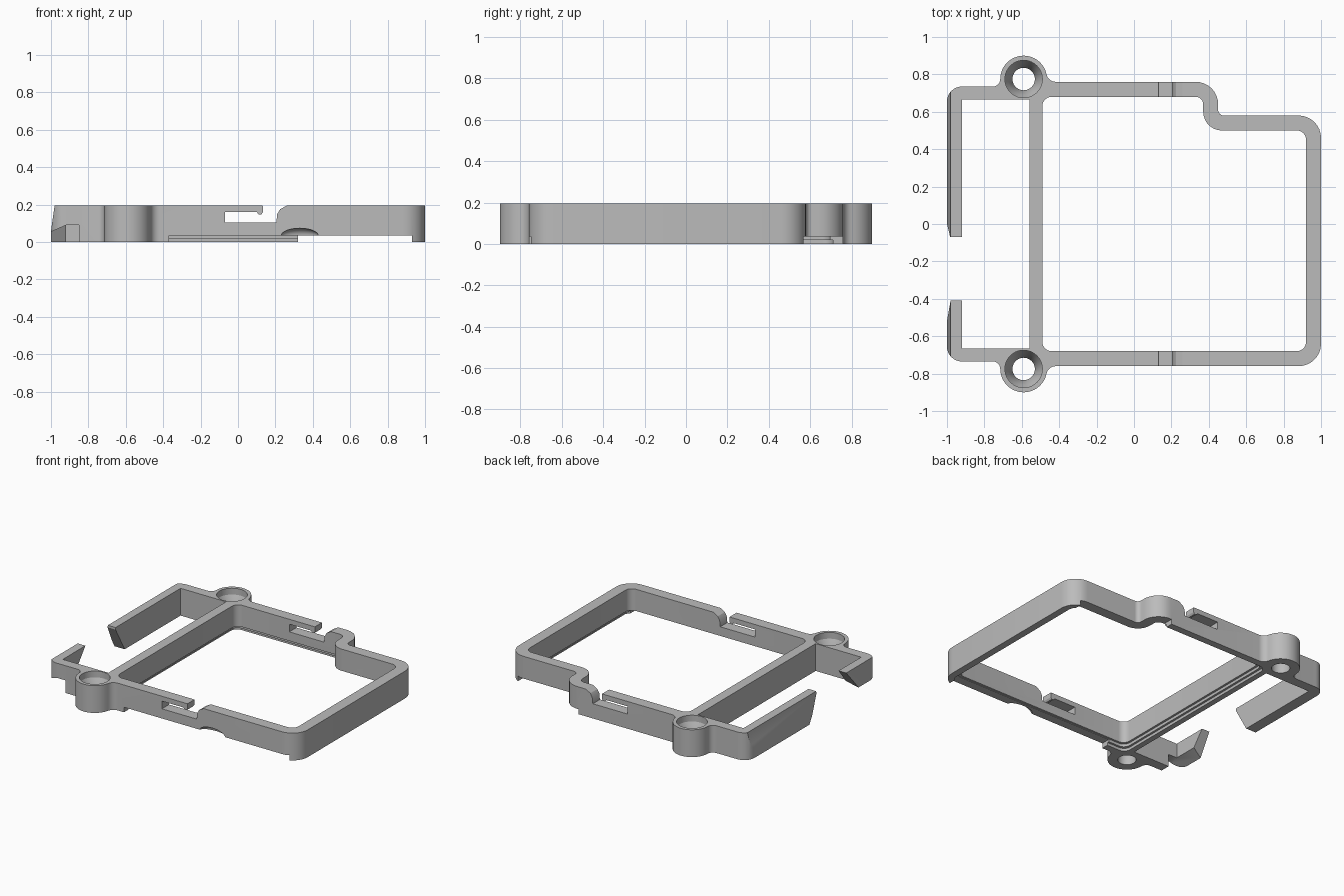
import bpy, bmesh
from math import sin, cos, pi, atan2, sqrt, radians
from mathutils import Vector

if "Cube" in bpy.data.objects:
    bpy.data.objects.remove(bpy.data.objects["Cube"])

H = 0.195                      # frame height
BOSS_X, BOSS_Y, BOSS_R = -0.59, 0.775, 0.125


def arc(cx, cy, r, a0, a1, n=10):
    return [(cx + r * cos(a0 + (a1 - a0) * i / n), cy + r * sin(a0 + (a1 - a0) * i / n), 0)
            for i in range(n + 1)]


def rounded(pts, n=8):
    """Turn (x, y, radius) right-angle corners into a smooth outline."""
    out = []
    for i, (x, y, r) in enumerate(pts):
        p = Vector((x, y))
        if r == 0:
            out.append(p)
            continue
        u = (Vector(pts[i - 1][:2]) - p).normalized()
        v = (Vector(pts[(i + 1) % len(pts)][:2]) - p).normalized()
        c = p + r * (u + v)
        out += [c - r * (v * cos(t) + u * sin(t)) for t in (pi / 2 * k / n for k in range(n + 1))]
    return out


def new_object(name, bm):
    bmesh.ops.recalc_face_normals(bm, faces=bm.faces)
    mesh = bpy.data.meshes.new(name)
    bm.to_mesh(mesh)
    bm.free()
    ob = bpy.data.objects.new(name, mesh)
    bpy.context.collection.objects.link(ob)
    return ob


def prism(name, pts, axis, lo, hi):
    """Extrude a flat profile along an axis."""
    place = {"x": lambda a, b: (lo, a, b), "y": lambda a, b: (a, lo, b), "z": lambda a, b: (a, b, lo)}[axis]
    bm = bmesh.new()
    face = bm.faces.new([bm.verts.new(place(p[0], p[1])) for p in pts])
    ext = bmesh.ops.extrude_face_region(bm, geom=[face])
    step = Vector([hi - lo if axis == k else 0 for k in "xyz"])
    bmesh.ops.translate(bm, verts=[v for v in ext["geom"] if isinstance(v, bmesh.types.BMVert)], vec=step)
    return new_object(name, bm)


def lathe(name, profile, x, y, n=40):
    """Spin a closed (radius, z) profile that starts and ends on the axis."""
    bm = bmesh.new()
    rings = [[bm.verts.new((x + r * cos(2 * pi * i / n), y + r * sin(2 * pi * i / n), z))
              for i in range(n)] for r, z in profile]
    for a, b in zip(rings, rings[1:]):
        for i in range(n):
            bm.faces.new((a[i], a[(i + 1) % n], b[(i + 1) % n], b[i]))
    bm.faces.new(rings[0])
    bm.faces.new(rings[-1])
    return new_object(name, bm)


def rect(x0, y0, x1, y1):
    return [(x0, y0), (x1, y0), (x1, y1), (x0, y1)]


def cut(ob, tool):
    mod = ob.modifiers.new("cut", "BOOLEAN")
    mod.operation, mod.solver, mod.object = "DIFFERENCE", "EXACT", tool
    bpy.context.view_layer.update()
    mesh = bpy.data.meshes.new_from_object(ob.evaluated_get(bpy.context.evaluated_depsgraph_get()))
    ob.modifiers.clear()
    ob.data = mesh
    bpy.data.objects.remove(tool)


# Outline of one screw boss blended into the walls, front side, left to right
dy = 0.76 + 0.05 - BOSS_Y
dx = sqrt((BOSS_R + 0.05) ** 2 - dy ** 2)
a = atan2(dy, dx)
boss = (arc(BOSS_X - BOSS_R - 0.04, -BOSS_Y, 0.04, pi / 2, 0, 6)
        + arc(BOSS_X, -BOSS_Y, BOSS_R, pi, 2 * pi - a, 20)[1:]
        + arc(BOSS_X + dx, -BOSS_Y - dy, 0.05, pi - a, pi / 2, 6)[1:])
boss_back = [(x, -y, r) for x, y, r in reversed(boss)]

# Frame body with the two clip arms
outline = [(-0.92, -0.07, 0), (-0.92, 0.665, 0), (-0.56, 0.665, 0), (-0.56, -0.665, 0),
           (-0.92, -0.665, 0), (-0.92, -0.41, 0), (-1, -0.41, 0), (-1, -0.735, 0.08)]
outline += boss
outline += [(1, -0.76, 0.12), (1, 0.58, 0.12), (0.45, 0.58, 0.03), (0.45, 0.76, 0.12)]
outline += boss_back + [(-1, 0.735, 0.08), (-1, -0.07, 0)]
frame = prism("bracket_frame", rounded(outline), "z", 0, H)


# Main opening, then two shallow rebates around its lower edge
def opening(o):
    return rounded([(-0.49 - o, -0.68 - o, 0.05), (0.92 + o, -0.68 - o, 0.05), (0.92 + o, 0.5 + o, 0.05),
                    (0.37 + o, 0.5 + o, 0.1), (0.37 + o, 0.68 + o, 0.04), (-0.49 - o, 0.68 + o, 0.05)])


for offset, lo, hi in ((0, -0.1, 0.3), (0.015, -0.1, 0.04), (0.03, -0.1, 0.02)):
    cut(frame, prism("opening_cutter", opening(offset), "z", lo, hi))

# Countersunk screw holes
for side in (-1, 1):
    cut(frame, lathe("hole_cutter", [(0.06, -0.1), (0.06, 0.06), (0.085, 0.12), (0.1, 0.15), (0.1, 0.3)],
                     BOSS_X, side * BOSS_Y))

# Hooked slots through the front and back walls
slot = [(-0.07, 0.105), (0.205, 0.105), (0.21, 0.15), (0.225, 0.175), (0.26, H), (0.26, 0.3),
        (0.13, 0.3), (0.133, 0.16), (0.125, 0.147), (0.112, 0.147), (0.1, 0.16), (-0.07, 0.16)]
cut(frame, prism("slot_cutter", slot, "y", -1, 1))

# Raised lower edges of the front wall and the stepped back wall
cut(frame, prism("front_edge_cutter", rect(-0.37, -0.9, 0.93, -0.6), "z", -0.1, 0.036))
cut(frame, prism("back_edge_cutter", rect(0.32, 0.45, 0.93, 0.9), "z", -0.1, 0.036))

# Finger scoop under the front wall
bm = bmesh.new()
bmesh.ops.create_uvsphere(bm, u_segments=32, v_segments=16, radius=1)
bmesh.ops.scale(bm, verts=bm.verts, vec=(0.1, 0.045, 0.04))
bmesh.ops.translate(bm, verts=bm.verts, vec=(0.33, -0.761, 0.034))
cut(frame, new_object("scoop_cutter", bm))

# Clip arms: leaning outer face, raised short arm, slanted ends
cut(frame, prism("lean_cutter", [(-1.001, 0.05), (-0.98, 0.2), (-0.98, 0.3), (-1.1, 0.3), (-1.1, 0.05)], "y", -1, 1))
cut(frame, prism("short_arm_cutter", [(-1.1, -0.1), (-0.85, -0.1), (-0.85, 0.09), (-0.92, 0.09), (-1.1, 0.01)],
                 "y", -0.95, -0.3))
cut(frame, prism("short_end_cutter", [(-0.41, H), (-0.54, 0.03), (-0.3, 0.03), (-0.3, H)], "x", -1.1, -0.8))
cut(frame, prism("long_end_cutter", [(-0.07, 0.18), (0.04, -0.01), (-0.2, -0.01), (-0.2, 0.18)], "x", -1.1, -0.8))

# Plain grey plastic
grey = bpy.data.materials.new("grey_plastic")
grey.use_nodes = True
colour = (0.5, 0.5, 0.5, 1)
grey.diffuse_color = colour
grey.node_tree.nodes["Principled BSDF"].inputs["Base Color"].default_value = colour
frame.data.materials.clear()
frame.data.materials.append(grey)
for poly in frame.data.polygons:
    poly.material_index = 0

bpy.ops.object.select_all(action="DESELECT")
frame.select_set(True)
bpy.context.view_layer.objects.active = frame
bpy.ops.object.shade_smooth_by_angle(angle=radians(25))
